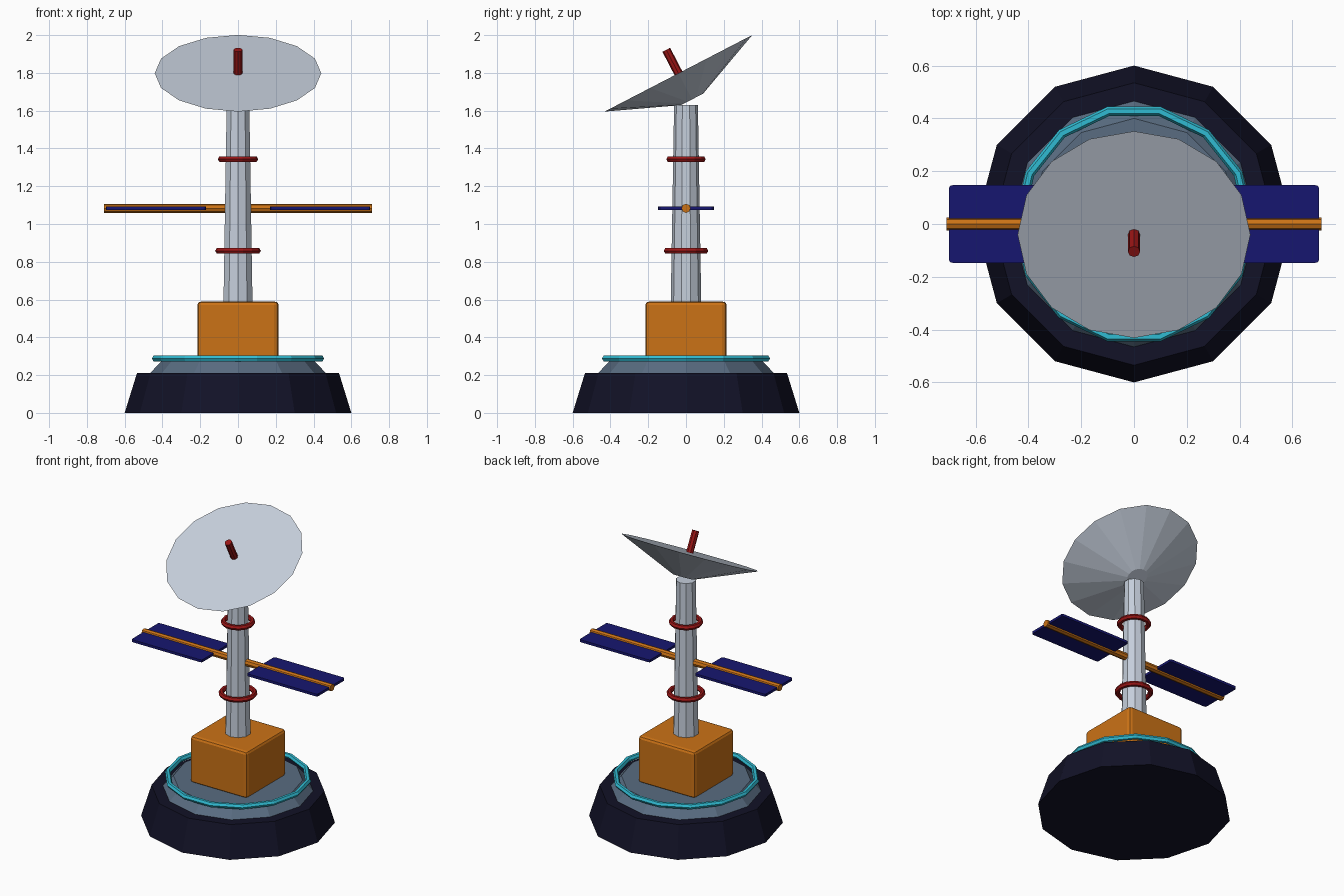
import bpy
import math
from mathutils import Vector, Matrix

cube = bpy.data.objects.get("Cube")
if cube:
    bpy.data.objects.remove(cube, do_unlink=True)


def make_material(name, rgb):
    mat = bpy.data.materials.new(name)
    mat.use_nodes = True
    mat.diffuse_color = (*rgb, 1)
    shader = next(n for n in mat.node_tree.nodes if n.type == 'BSDF_PRINCIPLED')
    shader.inputs["Base Color"].default_value = (*rgb, 1)
    return mat


midnight = make_material("midnight", (0.006, 0.006, 0.02))
slate = make_material("slate", (0.10, 0.15, 0.22))
cyan = make_material("cyan", (0.03, 0.5, 0.65))
orange = make_material("orange", (0.6, 0.17, 0.008))
steel = make_material("steel", (0.56, 0.62, 0.71))
red = make_material("red", (0.33, 0.008, 0.008))
panel_blue = make_material("panel blue", (0.008, 0.008, 0.16))


def finish(name, mat):
    obj = bpy.context.object
    obj.name = name
    obj.data.materials.append(mat)
    return obj


def cone(name, mat, sides, r1, r2, depth, center, rotation=(0, 0, 0)):
    bpy.ops.mesh.primitive_cone_add(vertices=sides, radius1=r1, radius2=r2, depth=depth,
                                    location=center, rotation=rotation)
    return finish(name, mat)


def upright(name, mat, sides, r1, r2, bottom, top):
    return cone(name, mat, sides, r1, r2, top - bottom, (0, 0, (bottom + top) / 2))


def ring(name, mat, major, minor, z):
    bpy.ops.mesh.primitive_torus_add(major_segments=14, minor_segments=6, major_radius=major,
                                     minor_radius=minor, location=(0, 0, z))
    return finish(name, mat)


def beveled_box(name, mat, size, center, bevel):
    # Bevel the unit cube first, then stretch it, so the chamfer stretches too
    bpy.ops.mesh.primitive_cube_add(size=1, location=center)
    obj = finish(name, mat)
    mod = obj.modifiers.new("chamfer", 'BEVEL')
    mod.width = bevel
    mod.segments = 2
    obj.scale = size
    return obj


# Stepped base
upright("base", midnight, 12, 0.6, 0.535, 0, 0.21)
upright("deck", slate, 12, 0.475, 0.4, 0.2, 0.28)
ring("deck_ring", cyan, 0.438, 0.018, 0.288)

# Equipment box and tapered mast
beveled_box("equipment_box", orange, (0.43, 0.43, 0.32), (0, 0, 0.43), 0.055)
upright("mast", steel, 10, 0.081, 0.063, 0.57, 1.63)
ring("lower_collar", red, 0.104, 0.017, 0.858)
ring("upper_collar", red, 0.09, 0.017, 1.343)

# Crossbar with a panel on each side
ARM_Z = 1.083
cone("crossbar", orange, 8, 0.024, 0.024, 1.42, (0, 0, ARM_Z), (0, math.pi / 2, 0))
for side, label in ((1, "left"), (-1, "right")):
    beveled_box(label + "_panel", panel_blue, (0.53, 0.295, 0.018),
                (side * 0.435, 0, ARM_Z), 0.03)

# Tilted dish with a feed rod along its axis
tilt = math.radians(27.4)
axis = Matrix.Rotation(tilt, 3, 'X') @ Vector((0, 0, 1))
rim_center = Vector((0, -0.04, 1.798))
DEPTH = 0.156
cone("dish", steel, 16, 0.066, 0.441, DEPTH, rim_center - axis * DEPTH / 2, (tilt, 0, 0))
cone("feed_rod", red, 8, 0.023, 0.023, 0.16, rim_center + axis * 0.06, (tilt, 0, 0))
